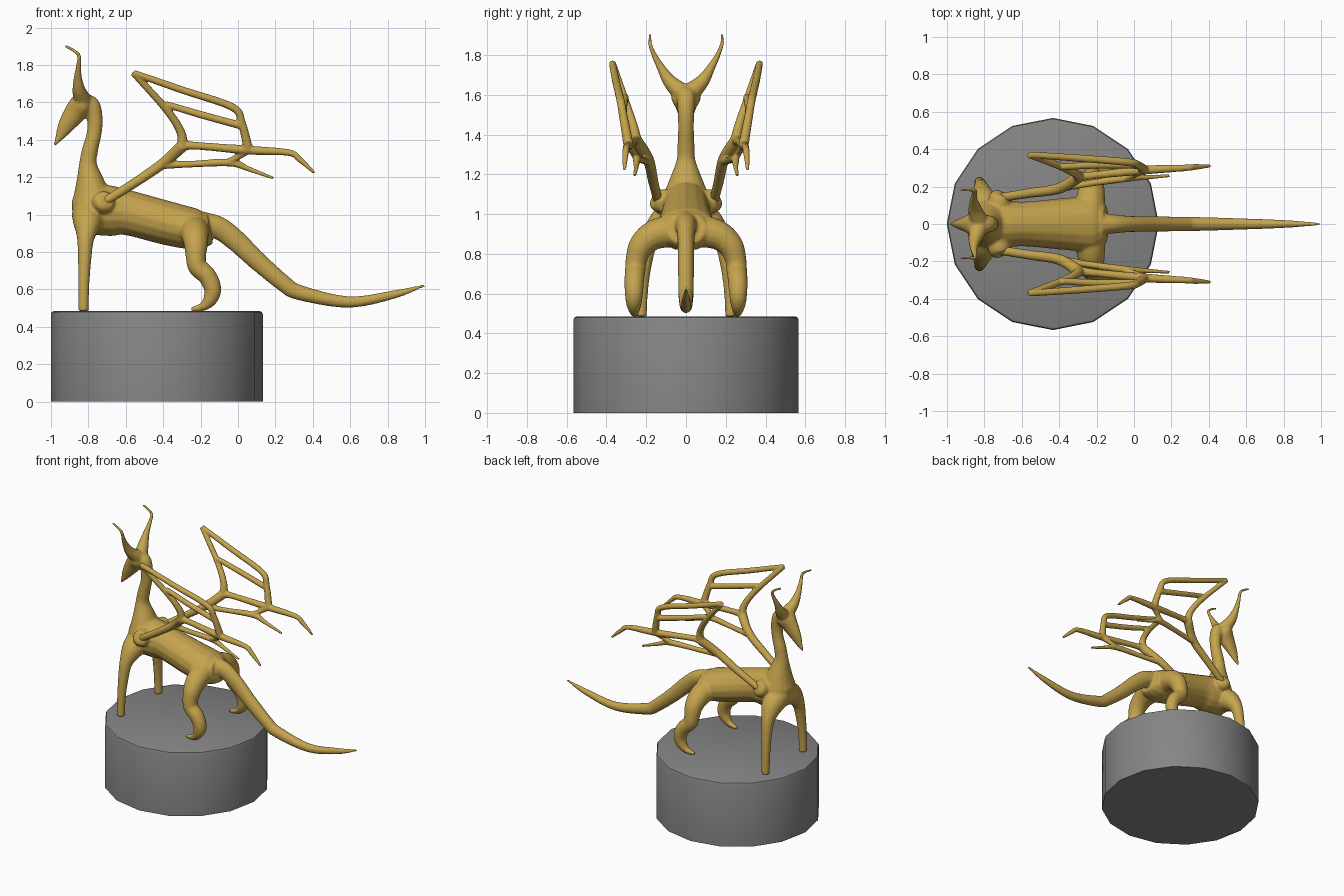
import bpy, bmesh, math
from mathutils import Vector


def material(name, rgb):
    m = bpy.data.materials.new(name)
    m.diffuse_color = (*rgb, 1)
    return m


GOLD = material("antique gold", (0.56, 0.37, 0.075))
GREY = material("stone grey", (0.235, 0.235, 0.235))


def tube(bm, pts, steps=5, sides=16):
    """Loft a closed tube through (x, y, z, side radius[, height radius])."""
    pts = [tuple(p) + (p[3],) if len(p) == 4 else tuple(p) for p in pts]
    ext = [pts[0]] + pts + [pts[-1]]
    path = []
    for i in range(len(pts) - 1):
        a, b, c, d = ext[i:i + 4]
        for s in range(steps):
            t = s / steps
            path.append([0.5 * (2 * q + (r - p) * t + (2 * p - 5 * q + 4 * r - w) * t * t
                                + (3 * q - p - 3 * r + w) * t ** 3)
                         for p, q, r, w in zip(a, b, c, d)])
    path.append(list(pts[-1]))
    side, rings = Vector((0, 1, 0)), []
    for i, p in enumerate(path):
        tan = (Vector(path[min(i + 1, len(path) - 1)][:3])
               - Vector(path[max(i - 1, 0)][:3])).normalized()
        side = side - tan * side.dot(tan)
        if side.length < 1e-3:
            side = Vector((1, 0, 0))
        side.normalize()
        up = tan.cross(side)
        ru, rv = max(p[3], .004), max(p[4], .004)
        rings.append([bm.verts.new(Vector(p[:3])
                      + side * ru * math.cos(2 * math.pi * k / sides)
                      + up * rv * math.sin(2 * math.pi * k / sides)) for k in range(sides)])
    for a, b in zip(rings, rings[1:]):
        for k in range(sides):
            n = (k + 1) % sides
            bm.faces.new((a[k], a[n], b[n], b[k]))
    bm.faces.new(rings[0][::-1])
    bm.faces.new(rings[-1])


def flip(pts, s):
    return [(p[0], p[1] * s, *p[2:]) for p in pts]


def finish(name, bm, voxel, smooth):
    """Fuse the overlapping tubes into one smooth skin."""
    bmesh.ops.recalc_face_normals(bm, faces=bm.faces[:])
    me = bpy.data.meshes.new(name)
    bm.to_mesh(me)
    bm.free()
    ob = bpy.data.objects.new(name, me)
    bpy.context.collection.objects.link(ob)
    me.materials.append(GOLD)
    r = ob.modifiers.new("fuse", 'REMESH')
    r.mode, r.voxel_size, r.use_smooth_shade = 'VOXEL', voxel, True
    s = ob.modifiers.new("soften", 'SMOOTH')
    s.factor, s.iterations = 0.5, smooth
    return ob


# Pedestal: sixteen-sided drum with a small bevel on the top rim
bpy.ops.mesh.primitive_cylinder_add(vertices=16, radius=0.567, depth=0.485,
                                    location=(-0.434, 0, 0.2425))
ped = bpy.context.object
ped.name = "pedestal"
bm = bmesh.new()
bm.from_mesh(ped.data)
rim = [e for e in bm.edges if all(v.co.z > 0 for v in e.verts)]
bmesh.ops.bevel(bm, geom=rim, offset=0.018, segments=2, affect='EDGES', profile=0.5)
bm.to_mesh(ped.data)
bm.free()
ped.data.materials.append(GREY)
bpy.ops.object.shade_smooth_by_angle(angle=math.radians(30))

# Body: trunk, neck, head, tail, legs and horns
bm = bmesh.new()
trunk = [(-.85, 0, 1.03, .06, .07), (-.78, 0, 1.03, .125, .13), (-.68, 0, 1.02, .125, .135),
         (-.58, 0, 1.008, .12, .12), (-.36, 0, .95, .14, .117), (-.22, 0, .922, .15, .108),
         (-.15, 0, .93, .10, .085)]
neck = [(-.83, 0, 1.60, .045), (-.785, 0, 1.585, .047), (-.765, 0, 1.51, .042),
        (-.77, 0, 1.43, .04), (-.79, 0, 1.35, .043), (-.802, 0, 1.27, .048),
        (-.79, 0, 1.17, .085, .078), (-.778, 0, 1.06, .125, .112),
        (-.80, 0, .96, .125, .085), (-.815, 0, .91, .07, .04)]
head = [(-.80, 0, 1.625, .04, .035), (-.835, 0, 1.59, .075, .062), (-.878, 0, 1.535, .05, .058),
        (-.925, 0, 1.467, .03, .042), (-.957, 0, 1.41, .016, .022), (-.982, 0, 1.37, .006, .006)]
tail = [(-.24, 0, .95, .07), (-.117, 0, .935, .052, .062), (-.016, 0, .865, .043, .058),
        (.107, 0, .749, .041, .051), (.25, 0, .628, .039, .045), (.33, 0, .583, .038, .041),
        (.59, 0, .533, .03, .031), (.83, 0, .572, .02, .023), (1.0, 0, .622, .006, .007)]
for part in (trunk, neck, head, tail):
    tube(bm, part)
fore_leg = [(-.80, .04, 1.0, .09), (-.805, .12, .95, .075), (-.815, .18, .87, .046),
            (-.82, .205, .76, .036), (-.825, .22, .62, .03), (-.826, .225, .485, .028)]
hind_leg = [(-.235, .05, .92, .085), (-.23, .16, .895, .075), (-.225, .225, .84, .064),
            (-.225, .25, .77, .054), (-.215, .255, .72, .052), (-.162, .26, .668, .05),
            (-.135, .262, .60, .046), (-.15, .262, .545, .038), (-.19, .26, .507, .023),
            (-.25, .255, .494, .012)]
horn = [(-.83, .02, 1.61, .05), (-.85, .08, 1.665, .036), (-.856, .125, 1.735, .022),
        (-.852, .16, 1.80, .014), (-.85, .18, 1.85, .011), (-.875, .182, 1.875, .01),
        (-.925, .182, 1.903, .008)]
wing_socket = [(-.72, .06, 1.065, .06), (-.72, .13, 1.065, .06), (-.718, .16, 1.067, .048),
               (-.715, .17, 1.07, .02)]
for s in (1, -1):
    for part in (fore_leg, hind_leg, horn, wing_socket):
        tube(bm, flip(part, s))
finish("body", bm, 0.008, 5)

# Wings: bare finger bones that meet at the elbow and wrist
arm = [(-.72, .14, 1.065, .024), (-.56, .165, 1.165, .026), (-.40, .19, 1.275, .029),
       (-.30, .25, 1.365, .033)]
thumb = [(-.30, .25, 1.355, .032), (-.305, .265, 1.44, .024), (-.385, .305, 1.565, .021),
         (-.56, .37, 1.758, .018)]
top_bone = [(-.56, .37, 1.758, .018), (-.30, .352, 1.667, .02), (-.03, .33, 1.575, .021),
            (.02, .315, 1.49, .022), (.055, .29, 1.35, .026)]
mid_bone = [(-.385, .305, 1.59, .018), (-.20, .315, 1.535, .02), (.015, .315, 1.476, .021)]
long_finger = [(-.31, .25, 1.368, .032), (-.22, .26, 1.368, .021), (.055, .288, 1.345, .024),
               (.27, .30, 1.332, .018), (.33, .305, 1.295, .016), (.41, .31, 1.222, .008)]
short_finger = [(-.40, .19, 1.265, .022), (-.25, .215, 1.27, .018), (-.04, .245, 1.278, .021),
                (.06, .25, 1.243, .014), (.19, .257, 1.195, .008)]
link = [(-.05, .245, 1.28, .02), (.0, .265, 1.31, .018), (.06, .288, 1.348, .022)]
for name, s in (("wing_left", 1), ("wing_right", -1)):
    bm = bmesh.new()
    for part in (arm, thumb, top_bone, mid_bone, long_finger, short_finger, link):
        tube(bm, flip(part, s), sides=12)
    finish(name, bm, 0.006, 4)
